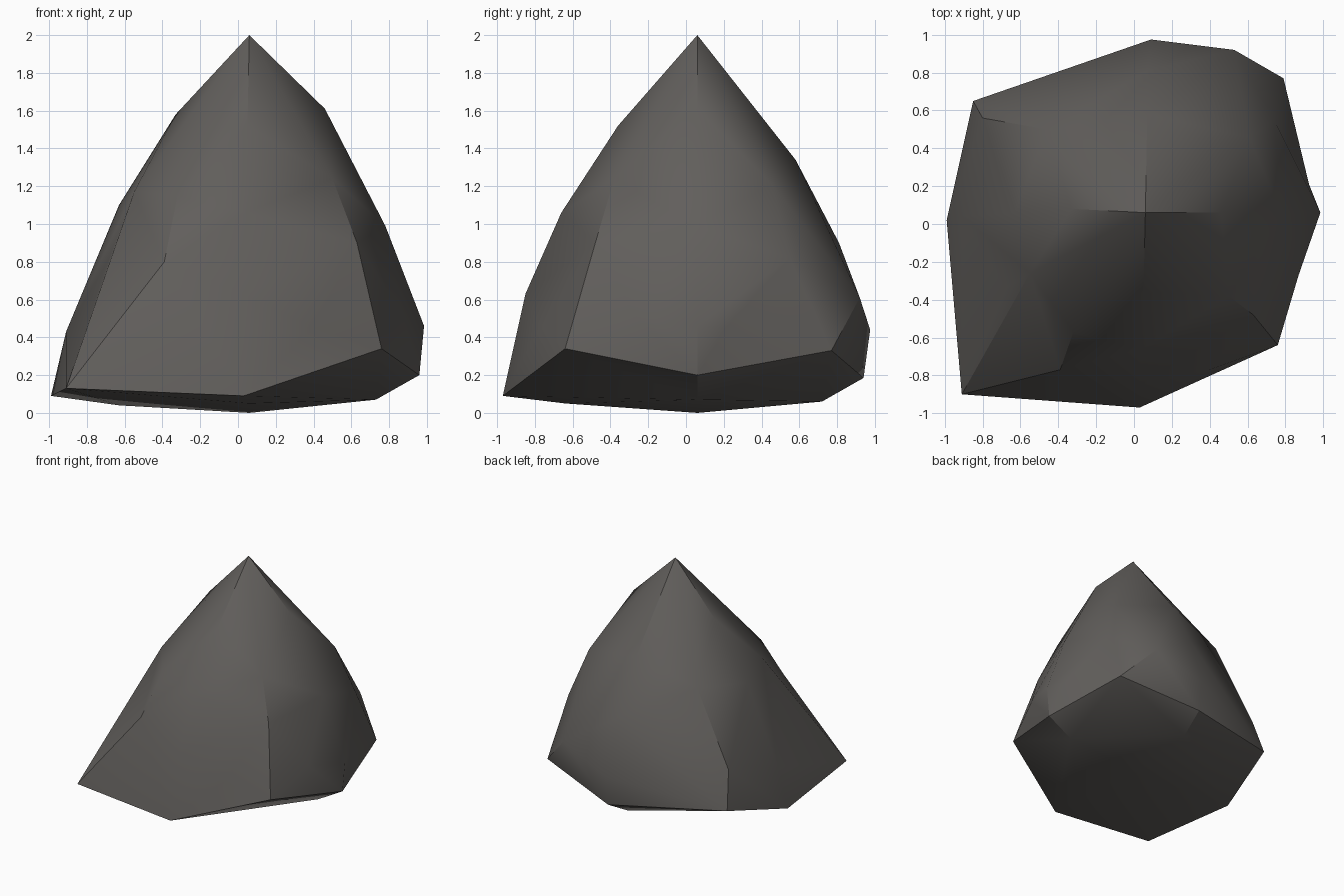
import bpy, bmesh
from mathutils import Vector

if "Cube" in bpy.data.objects:
    bpy.data.objects.remove(bpy.data.objects["Cube"])

# Rock ribs: (x, y, z) points running from near the peak down to the rim
ribs = {
    "right":       [(.46, .06, 1.61), (.78, .05, .99), (.96, .06, .20), (.925, .21, .45)],
    "back_right":  [(.61, .455, 1.21), (.74, .55, .82), (.53, .92, .61), (.79, .77, .33)],
    "back":        [(.07, .58, 1.34), (.07, .81, .90), (.09, .975, .44), (.09, .94, .185)],
    "back_left":   [(-.46, .50, 1.17), (-.80, .56, .58), (-.85, .65, .27)],
    "left":        [(-.33, .08, 1.58), (-.63, .06, 1.10), (-.91, .04, .43), (-.99, .02, .09)],
    "front_left":  [(-.55, -.26, 1.17), (-.68, -.34, .82), (-.32, -.57, 1.15), (-.39, -.77, .80)],
    "front":       [(.05, -.36, 1.52), (.04, -.66, 1.06), (.03, -.85, .63), (.03, -.97, .09)],
    "front_right": [(.50, -.38, 1.24), (.63, -.48, .90), (.87, -.27, .52), (.40, -.77, .45),
                    (.76, -.64, .34)],
}
peak = (.06, .06, 2.0)
underside = [(.06, .06, 0), (.73, .06, .07), (-.63, .06, .04), (.06, -.64, .05), (.06, .72, .06)]
# Two corners that stick out: (place while wrapping, final place)
spurs = [((-.80, -.78, .14), (-.91, -.90, .13)), ((.958, .06, .46), (.985, .06, .46))]

# Wrap the ribs in one faceted skin
bm = bmesh.new()
for p in [peak] + underside + [p for rib in ribs.values() for p in rib]:
    bm.verts.new(p)
spur_verts = [(bm.verts.new(a), Vector(b)) for a, b in spurs]
bmesh.ops.convex_hull(bm, input=bm.verts[:])

# Pull the spurs out
for v, end in spur_verts:
    v.co = end
bmesh.ops.delete(bm, geom=[v for v in bm.verts if not v.link_faces], context='VERTS')
bmesh.ops.recalc_face_normals(bm, faces=bm.faces[:])
mesh = bpy.data.meshes.new("rock")
bm.to_mesh(mesh)
bm.free()

rock = bpy.data.objects.new("rock", mesh)
bpy.context.collection.objects.link(rock)

# Dark warm grey stone
stone = bpy.data.materials.new("dark_grey_stone")
stone.diffuse_color = (.12, .113, .106, 1)
stone.use_nodes = True
stone.node_tree.nodes["Principled BSDF"].inputs["Base Color"].default_value = stone.diffuse_color
mesh.materials.append(stone)

# Smooth shading with crisp rim edges
bpy.context.view_layer.objects.active = rock
rock.select_set(True)
bpy.ops.object.shade_smooth_by_angle(angle=0.524)
